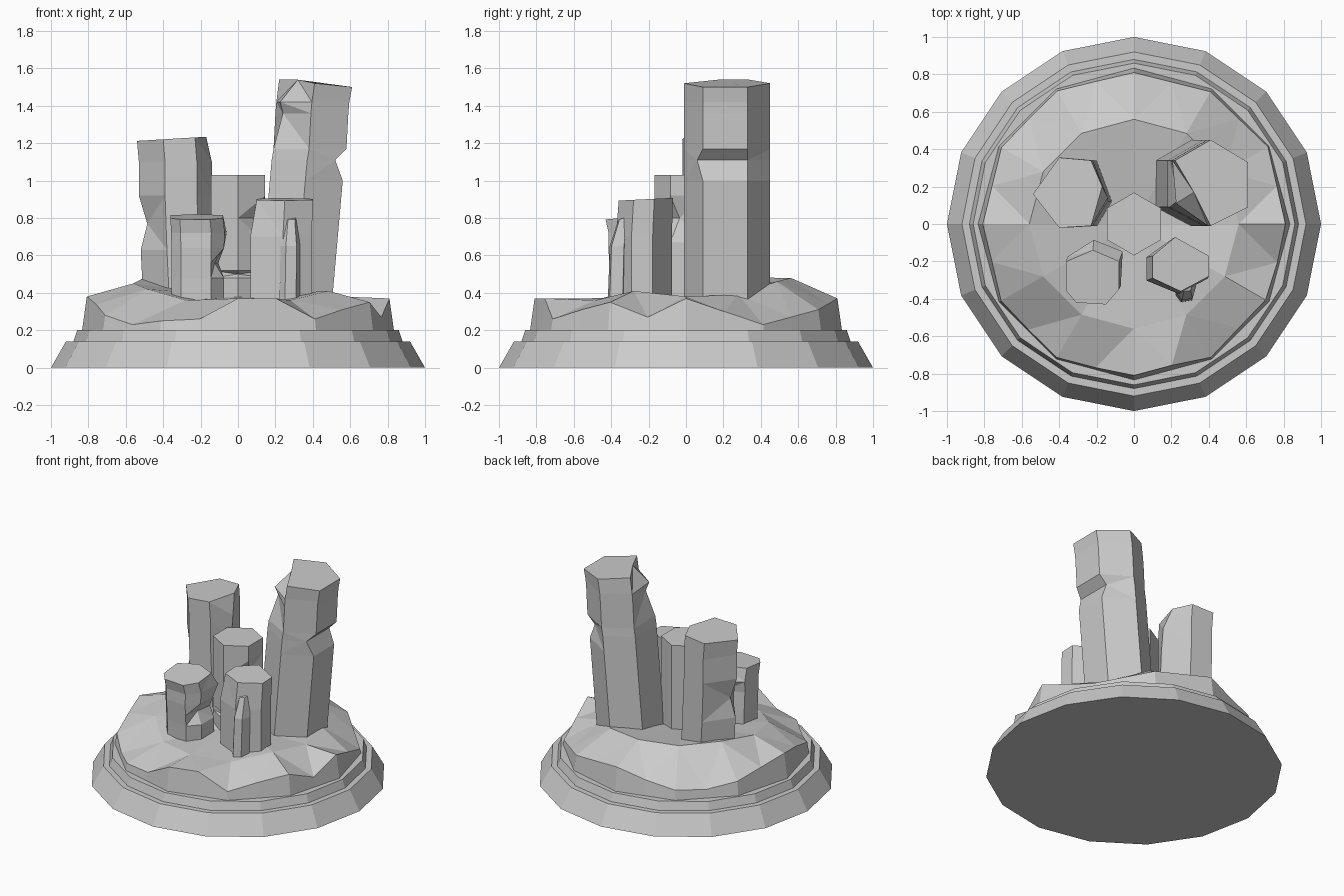
import bpy, bmesh, math

if "Cube" in bpy.data.objects:
    bpy.data.objects.remove(bpy.data.objects["Cube"], do_unlink=True)

stone = bpy.data.materials.new("grey stone")
stone.use_nodes = True
colour = (0.6, 0.6, 0.6, 1)
stone.diffuse_color = colour
stone.node_tree.nodes["Principled BSDF"].inputs["Base Color"].default_value = colour


def finish(bm, name):
    bmesh.ops.recalc_face_normals(bm, faces=bm.faces)
    mesh = bpy.data.meshes.new(name)
    bm.to_mesh(mesh)
    bm.free()
    mesh.materials.append(stone)
    obj = bpy.data.objects.new(name, mesh)
    bpy.context.collection.objects.link(obj)
    return obj


def bridge(bm, lower, upper):
    n = len(lower)
    for i in range(n):
        j = (i + 1) % n
        bm.faces.new((lower[i], lower[j], upper[j], upper[i]))


def polar(r, degrees, z):
    a = math.radians(degrees)
    return (r * math.cos(a), r * math.sin(a), z)


# Stepped plinth with sixteen sides
bm = bmesh.new()
rings = [[bm.verts.new(polar(r, 360 * i / 16, z)) for i in range(16)]
         for r, z in ((1, 0), (0.92, 0.14), (0.88, 0.14), (0.86, 0.2))]
for lower, upper in zip(rings, rings[1:]):
    bridge(bm, lower, upper)
bm.faces.new(rings[0])
bm.faces.new(rings[-1])
finish(bm, "plinth")

# Rocky mound: twelve-sided wall, jagged rim and faceted top
rim_z = (.37, .30, .23, .27, .31, .34, .37, .31, .27, .26, .30, .34,
         .38, .34, .28, .23, .25, .26, .37, .37, .26, .31, .35, .27)
inner_z = (.38, .39, .46, .48, .48, .49, .45, .42, .36, .37, .36, .41)
bm = bmesh.new()
foot, rim = [], []
for i, z in enumerate(rim_z):
    flat = math.cos(math.radians(15)) if i % 2 else 1
    foot.append(bm.verts.new(polar(0.835 * flat, 15 * i, 0.19)))
    rim.append(bm.verts.new(polar((0.83 - 0.12 * (z - 0.2)) * flat, 15 * i, z)))
inner = [bm.verts.new(polar(0.56, 30 * k, z)) for k, z in enumerate(inner_z)]
peak = bm.verts.new((0, 0, 0.38))
bridge(bm, foot, rim)
bm.faces.new(foot)
for k in range(12):
    n = (k + 1) % 12
    mid = rim[2 * k + 1]
    bm.faces.new((rim[2 * k], mid, inner[k]))
    bm.faces.new((mid, rim[2 * n], inner[n]))
    bm.faces.new((mid, inner[n], inner[k]))
    bm.faces.new((inner[k], inner[n], peak))
finish(bm, "rocky_mound")


def pillar(name, outline, levels, dents=None, slope=(0, 0)):
    """Stack the outline at levels (z, dx, dy, scale); dents move single corners."""
    dents = dents or {}
    n = len(outline)
    cx = sum(p[0] for p in outline) / n
    cy = sum(p[1] for p in outline) / n
    bm = bmesh.new()
    stack = []
    for li, (z, dx, dy, s) in enumerate(levels):
        ring = []
        for i, (x, y) in enumerate(outline):
            ox, oy = dents.get((li, i), (0, 0))
            tilt = 0
            if li == len(levels) - 1:
                tilt = slope[0] * (x - cx) + slope[1] * (y - cy)
            ring.append(bm.verts.new((cx + (x - cx) * s + dx + ox,
                                      cy + (y - cy) * s + dy + oy, z + tilt)))
        stack.append(ring)
    for lower, upper in zip(stack, stack[1:]):
        bridge(bm, lower, upper)
    bm.faces.new(stack[0])
    bm.faces.new(stack[-1])
    bmesh.ops.triangulate(bm, faces=[f for f in bm.faces if len(f.verts) == 4])
    bmesh.ops.dissolve_limit(bm, angle_limit=0.02, verts=bm.verts, edges=bm.edges)
    return finish(bm, name)


# Tall leaning pillar with a notched side and a cut upper corner
pillar("tall_pillar",
       [(.61, .09), (.41, -.01), (.22, .09), (.22, .34), (.41, .45), (.61, .33)],
       [(.32, -.11, 0, 1), (1.0, -.05, 0, 1), (1.11, -.04, 0, 1), (1.17, -.03, 0, 1),
        (1.36, -.02, 0, 1), (1.42, -.015, 0, 1), (1.52, 0, 0, 1)],
       {(2, 0): (-.05, -.03), (2, 5): (-.05, 0), (4, 2): (.04, .04),
        (5, 2): (.02, .02), (6, 2): (.1, .08)},
       (-.1, 0))

# Medium pillar behind on the other side
pillar("medium_pillar",
       [(-.17, .2), (-.23, .34), (-.4, .355), (-.54, .16), (-.4, -.02), (-.23, -.01)],
       [(.32, .035, 0, 1), (.63, .02, 0, 1), (.77, .015, 0, 1),
        (.92, .01, 0, 1), (1.1, .01, 0, 1), (1.225, 0, 0, 1)],
       {(2, 3): (.04, .01), (4, 0): (.02, -.06), (3, 0): (.02, -.08),
        (2, 0): (.02, -.08), (1, 0): (.02, -.08), (0, 0): (.02, -.08)},
       (.06, 0))

# Straight central pillar with chipped edges
pillar("central_pillar",
       [polar(.168, 30 + 60 * i, 0)[:2] for i in range(6)],
       [(.32, 0, 0, 1), (.48, 0, 0, 1), (.5, 0, 0, 1), (.52, 0, 0, 1),
        (.67, 0, 0, 1), (.8, 0, 0, 1), (.92, 0, 0, 1), (1.03, 0, 0, 1)],
       {(2, 4): (0, .03), (5, 5): (-.04, .05)})

# Short front pillar with a side chip
pillar("short_pillar",
       [(-.08, -.2), (-.22, -.14), (-.36, -.2), (-.36, -.36),
        (-.31, -.42), (-.15, -.43), (-.08, -.35)],
       [(.3, .005, .03, 1), (.48, .005, .025, 1), (.56, .005, .02, 1),
        (.64, .005, .015, 1), (.72, .005, .02, 1.03), (.805, 0, 0, 1)],
       {(2, 6): (-.05, .03), (2, 0): (-.03, 0),
        (4, 1): (0, .03), (4, 0): (.01, .03)},
       (0, .1))

# Front pillar with bevelled top
pillar("front_pillar",
       [(.4, -.17), (.22, -.07), (.1, -.17), (.1, -.29), (.25, -.36), (.4, -.28)],
       [(.3, -.01, -.01, 1.03), (.7, -.01, -.01, 1.03), (.9, 0, 0, 1)],
       {(0, 3): (-.02, 0), (1, 3): (-.02, 0), (0, 2): (-.02, 0), (1, 2): (-.02, 0)},
       (0, .05))

# Slim splinter leaning on the front pillar
pillar("splinter",
       [(.33, -.33), (.23, -.31), (.22, -.37), (.25, -.41), (.31, -.4)],
       [(.3, 0, -.01, 1), (.65, .005, 0, .95), (.8, .01, .03, .6)],
       None, (0, .2))
